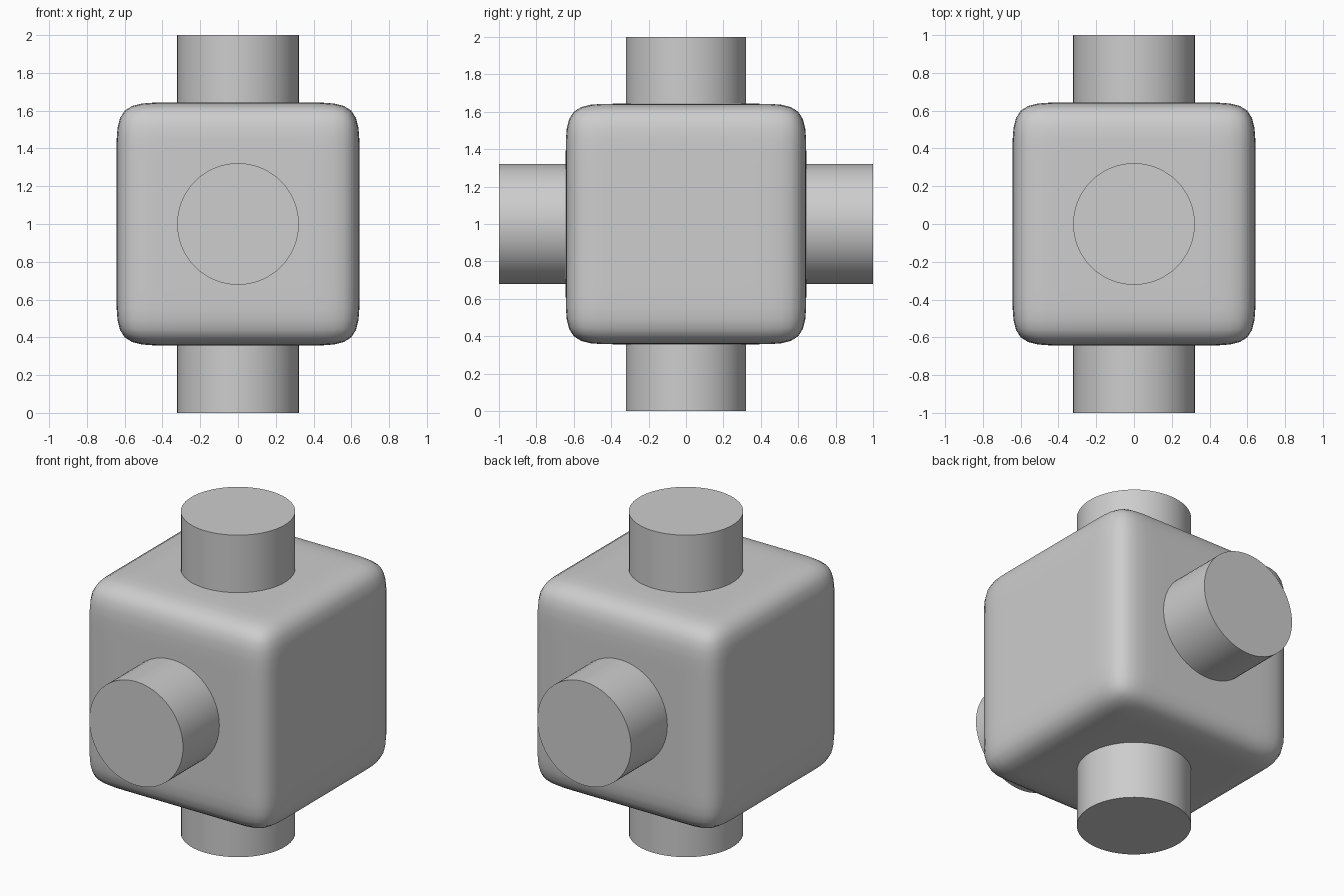
import bpy
import bmesh
import math

if "Cube" in bpy.data.objects:
    bpy.data.objects.remove(bpy.data.objects["Cube"])

grey = bpy.data.materials.new("mid grey")
grey.diffuse_color = (0.61, 0.61, 0.61, 1)
grey.use_nodes = True
grey.node_tree.nodes["Principled BSDF"].inputs["Base Color"].default_value = grey.diffuse_color

HALF = 0.643      # half width of the cube
RADIUS = 0.322    # pipe radius


def finish(obj, angle):
    obj.data.materials.append(grey)
    bpy.ops.object.select_all(action='DESELECT')
    obj.select_set(True)
    bpy.context.view_layer.objects.active = obj
    bpy.ops.object.shade_smooth_by_angle(angle=math.radians(angle))


# Rounded body: cube cut into a 5 x 5 grid per side, then subdivided smooth
bpy.ops.mesh.primitive_cube_add(size=2 * HALF, location=(0, 0, 1))
body = bpy.context.object
body.name = "rounded_body"
bm = bmesh.new()
bm.from_mesh(body.data)
bmesh.ops.subdivide_edges(bm, edges=bm.edges[:], cuts=4, use_grid_fill=True)
bm.to_mesh(body.data)
bm.free()
subsurf = body.modifiers.new("rounding", 'SUBSURF')
subsurf.levels = subsurf.render_levels = 2
bpy.ops.object.modifier_apply(modifier=subsurf.name)
finish(body, 60)

# Two pipes crossing through the body: one upright, one front to back
for name, tilt in (("upright_pipe", 0), ("front_to_back_pipe", math.pi / 2)):
    bpy.ops.mesh.primitive_cylinder_add(vertices=64, radius=RADIUS, depth=2,
                                        location=(0, 0, 1), rotation=(tilt, 0, 0))
    pipe = bpy.context.object
    pipe.name = name
    finish(pipe, 30)
